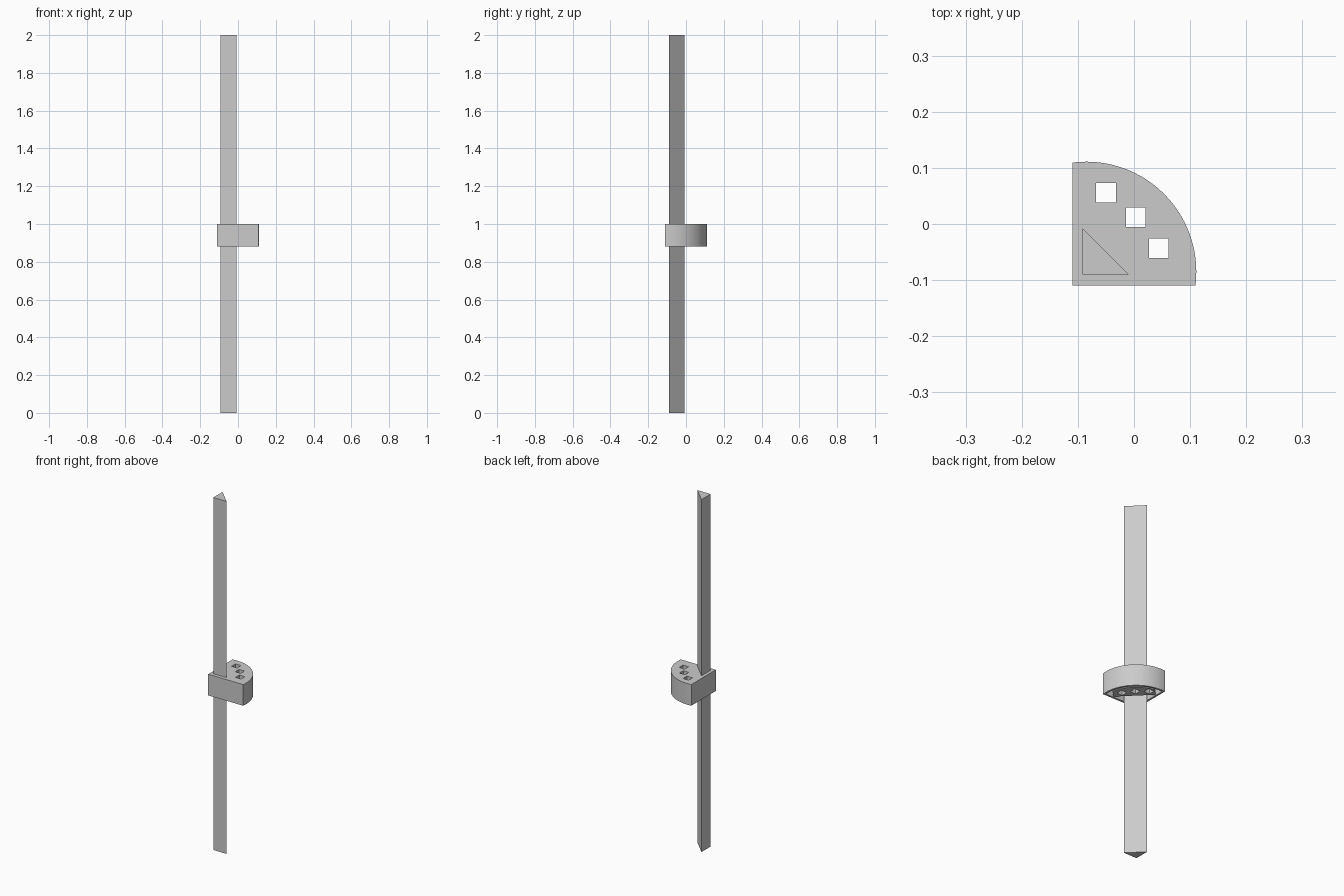
import bpy, bmesh, math

if "Cube" in bpy.data.objects:
    bpy.data.objects.remove(bpy.data.objects["Cube"])

grey = bpy.data.materials.new("light_grey")
grey.use_nodes = True
grey.diffuse_color = (0.6, 0.6, 0.6, 1)
grey.node_tree.nodes["Principled BSDF"].inputs["Base Color"].default_value = (0.6, 0.6, 0.6, 1)

CENTRE = -0.085          # x and y of the arc centre
RADIUS = 0.196
BOTTOM, TOP = 0.88, 1.0


def prism(name, outline, z0, z1):
    """Extrude a closed outline upwards from z0 to z1."""
    bm = bmesh.new()
    face = bm.faces.new([bm.verts.new((x, y, z0)) for x, y in outline])
    moved = bmesh.ops.extrude_face_region(bm, geom=[face])["geom"]
    verts = [v for v in moved if isinstance(v, bmesh.types.BMVert)]
    bmesh.ops.translate(bm, verts=verts, vec=(0, 0, z1 - z0))
    bmesh.ops.recalc_face_normals(bm, faces=bm.faces)
    mesh = bpy.data.meshes.new(name)
    bm.to_mesh(mesh)
    bm.free()
    mesh.materials.append(grey)
    obj = bpy.data.objects.new(name, mesh)
    bpy.context.collection.objects.link(obj)
    return obj


def arc(radius, start, end, steps=40):
    angles = [start + (end - start) * i / steps for i in range(steps + 1)]
    return [(CENTRE + radius * math.cos(a), CENTRE + radius * math.sin(a)) for a in angles]


def quarter(corner, radius):
    """Quarter disc whose two straight sides meet at (corner, corner)."""
    extra = math.asin((CENTRE - corner) / radius)
    return [(corner, corner)] + arc(radius, -extra, math.pi / 2 + extra)


def combine(target, other, operation):
    """Apply a boolean and discard the helper."""
    other.hide_render = True
    mod = target.modifiers.new(operation.lower(), "BOOLEAN")
    mod.object, mod.operation, mod.solver = other, operation, "EXACT"
    bpy.context.view_layer.objects.active = target
    bpy.ops.object.modifier_apply(modifier=mod.name)
    bpy.data.objects.remove(other)


# Quarter-round bracket, hollow from below
bracket = prism("bracket", quarter(-0.11, RADIUS), BOTTOM, TOP)
combine(bracket, prism("cavity", quarter(-0.099, RADIUS - 0.011), BOTTOM - 0.05, TOP - 0.015), "DIFFERENCE")

# Solid band inside the hollow that carries the square holes
half, inner, r = 0.106, -0.032, 0.175
spread = math.asin(half / r)
band = arc(r, math.pi / 4 - spread, math.pi / 4 + spread, 20)
band += [((inner + s * half) / math.sqrt(2), (inner - s * half) / math.sqrt(2)) for s in (-1, 1)]
combine(bracket, prism("hole_band", band, BOTTOM + 0.002, TOP - 0.007), "UNION")

# Square through holes
for x, y in [(-0.050, 0.056), (0.003, 0.012), (0.044, -0.043)]:
    h = 0.0175
    square = [(x - h, y - h), (x + h, y - h), (x + h, y + h), (x - h, y + h)]
    combine(bracket, prism("hole", square, BOTTOM - 0.05, TOP + 0.05), "DIFFERENCE")

# Tall triangular rod through the bracket
rod = prism("rod", [(-0.092, -0.09), (-0.009, -0.09), (-0.092, -0.007)], 0, 2)

# Smooth the arc, keep corners sharp
bpy.ops.object.select_all(action="DESELECT")
bracket.select_set(True)
bpy.context.view_layer.objects.active = bracket
bpy.ops.object.shade_smooth_by_angle(angle=math.radians(30))
